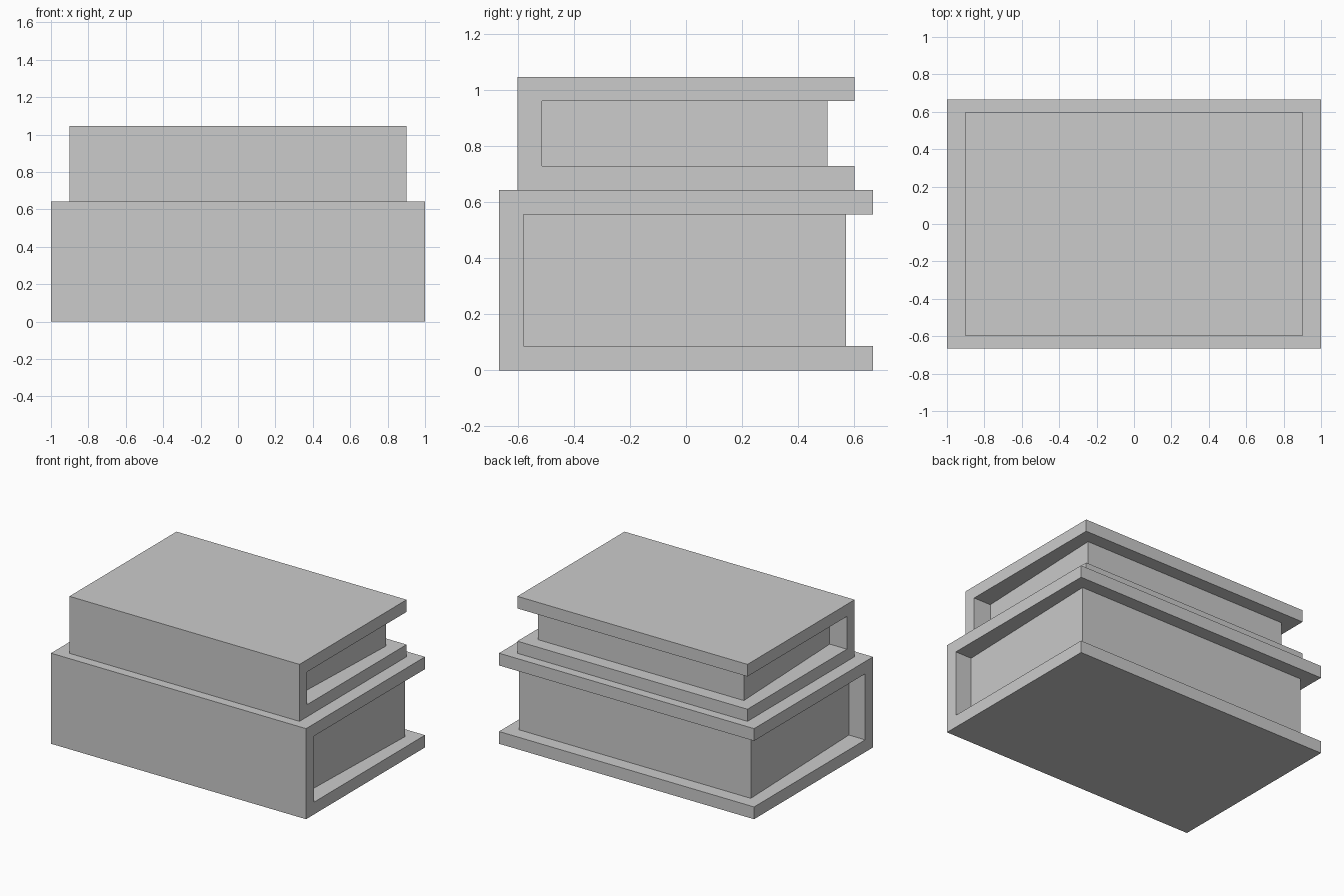
import bpy
import bmesh

if "Cube" in bpy.data.objects:
    bpy.data.objects.remove(bpy.data.objects["Cube"])


def prism(name, points, direction):
    """Extrude a closed planar outline along a vector."""
    bm = bmesh.new()
    face = bm.faces.new([bm.verts.new(p) for p in points])
    grown = bmesh.ops.extrude_face_region(bm, geom=[face])
    verts = [g for g in grown["geom"] if isinstance(g, bmesh.types.BMVert)]
    bmesh.ops.translate(bm, verts=verts, vec=direction)
    bmesh.ops.recalc_face_normals(bm, faces=bm.faces)
    mesh = bpy.data.meshes.new(name)
    bm.to_mesh(mesh)
    bm.free()
    obj = bpy.data.objects.new(name, mesh)
    bpy.context.collection.objects.link(obj)
    return obj


def book(name, half_x, half_y, z0, z1, board, fore_inset, spine_inset):
    # cover: C-shaped profile with the spine at the front
    a, b = -half_y, half_y
    inner = a + board
    profile = [(a, z0), (b, z0), (b, z0 + board), (inner, z0 + board),
               (inner, z1 - board), (b, z1 - board), (b, z1), (a, z1)]
    prism(name + "_cover", [(-half_x, y, z) for y, z in profile],
          (2 * half_x, 0, 0))

    # pages: block narrowing slightly towards the spine
    back = b - 0.095
    xs, xf = half_x - spine_inset, half_x - fore_inset
    outline = [(-xs, inner), (xs, inner), (xf, back), (-xf, back)]
    prism(name + "_pages", [(x, y, z0 + board) for x, y in outline],
          (0, 0, z1 - z0 - 2 * board))


book("lower_book", 1.0, 0.666, 0.0, 0.642, 0.087, 0.092, 0.128)
book("upper_book", 0.902, 0.6, 0.642, 1.046, 0.086, 0.095, 0.135)
